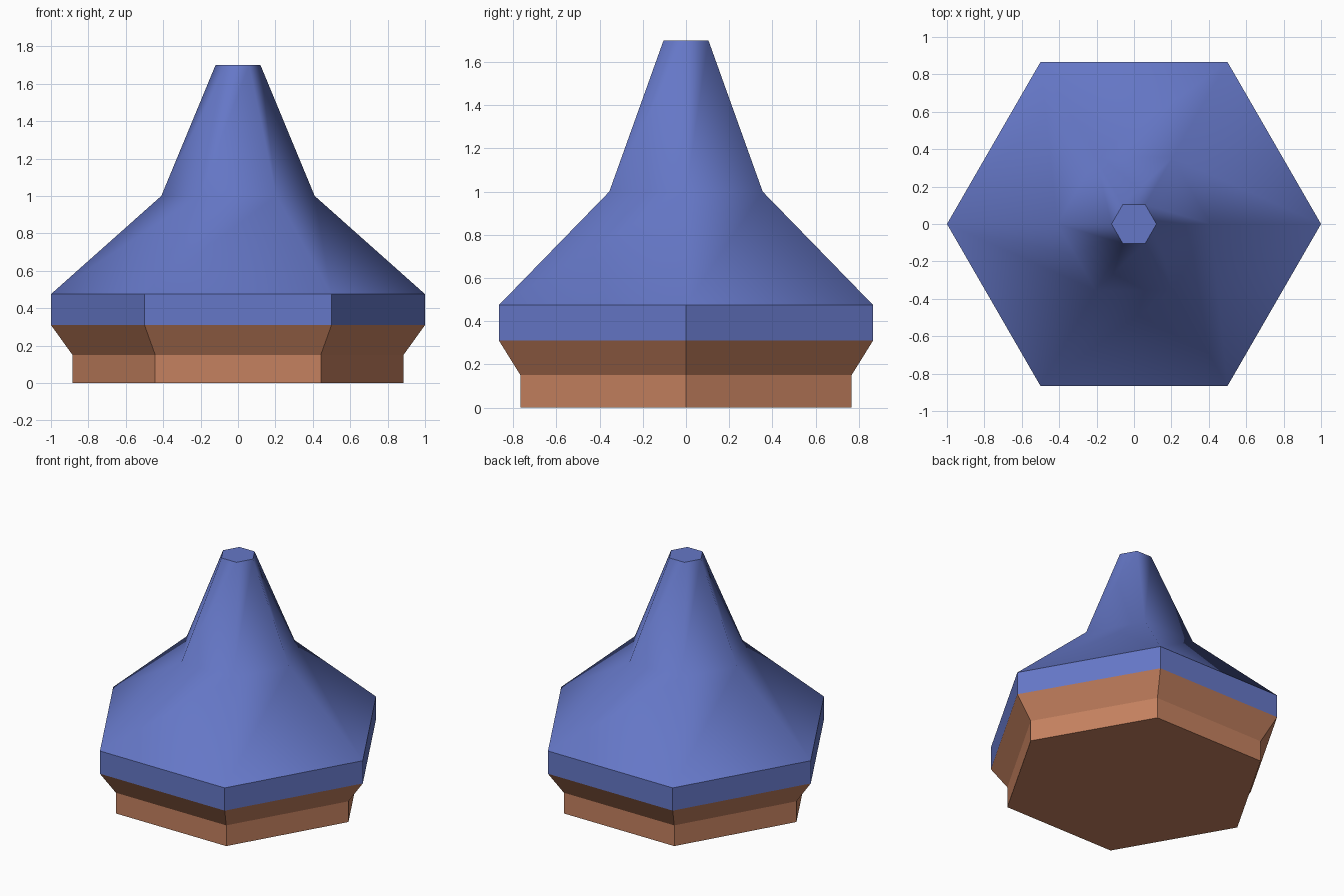
import bpy, bmesh, math

if "Cube" in bpy.data.objects:
    bpy.data.objects.remove(bpy.data.objects["Cube"])


def material(name, rgb):
    m = bpy.data.materials.new(name)
    m.diffuse_color = (*rgb, 1.0)
    m.use_nodes = True
    m.node_tree.nodes["Principled BSDF"].inputs["Base Color"].default_value = m.diffuse_color
    return m


def hex_lathe(name, profile, mat, cap_bottom=False, cap_top=False, smooth_above=None):
    """Six-sided turned shape from (radius, z) rings, corners on the x axis."""
    bm = bmesh.new()
    rings = [[bm.verts.new((r * math.cos(i * math.pi / 3), r * math.sin(i * math.pi / 3), z))
              for i in range(6)] for r, z in profile]
    for low, high in zip(rings, rings[1:]):
        for i in range(6):
            j = (i + 1) % 6
            face = bm.faces.new((low[i], low[j], high[j], high[i]))
            face.smooth = smooth_above is not None and min(v.co.z for v in face.verts) >= smooth_above
    if cap_bottom:
        bm.faces.new(rings[0][::-1])
    if cap_top:
        bm.faces.new(rings[-1])
    # keep a crisp edge wherever smooth faces meet flat ones
    for e in bm.edges:
        e.smooth = len(e.link_faces) == 2 and all(f.smooth for f in e.link_faces)
    mesh = bpy.data.meshes.new(name)
    bm.to_mesh(mesh)
    bm.free()
    mesh.materials.append(mat)
    ob = bpy.data.objects.new(name, mesh)
    bpy.context.collection.objects.link(ob)
    return ob


brown = material("terracotta", (0.56, 0.22, 0.115))
blue = material("slate blue", (0.13, 0.185, 0.57))

# Flared base
hex_lathe("base", [(0.885, 0), (0.885, 0.15), (1.0, 0.31)], brown, cap_bottom=True)

# Roof: flat rim, then smooth two-stage spire with a flat tip
hex_lathe("roof", [(1.0, 0.31), (1.0, 0.475), (0.41, 1.0), (0.12, 1.7)], blue,
          cap_top=True, smooth_above=0.47)
